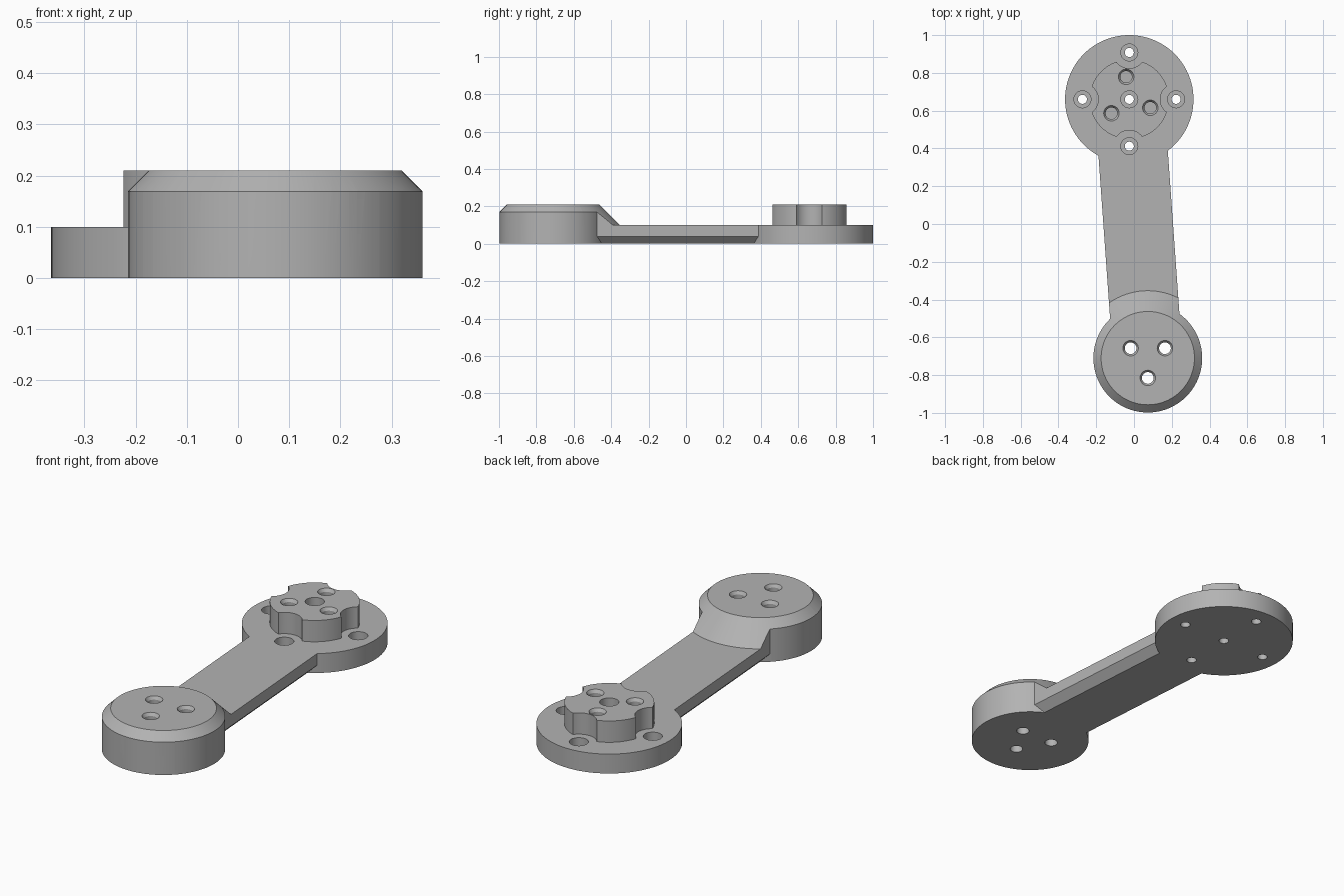
import bpy, bmesh, math
from mathutils import Vector

if "Cube" in bpy.data.objects:
    bpy.data.objects.remove(bpy.data.objects["Cube"], do_unlink=True)

grey = bpy.data.materials.new("plain grey")
grey.use_nodes = True
grey.diffuse_color = (0.45, 0.45, 0.45, 1)
grey.node_tree.nodes["Principled BSDF"].inputs["Base Color"].default_value = grey.diffuse_color

MOUNT = Vector((-0.025, 0.66))   # large disc axis
HUB = Vector((0.073, -0.71))     # small raised disc axis


def make_object(name, bm):
    bmesh.ops.recalc_face_normals(bm, faces=bm.faces)
    mesh = bpy.data.meshes.new(name)
    bm.to_mesh(mesh)
    bm.free()
    mesh.materials.append(grey)
    obj = bpy.data.objects.new(name, mesh)
    bpy.context.collection.objects.link(obj)
    return obj


def lathe(name, profile, centres, segments=96, ring=False):
    """Turn an (r, z) profile about each centre; ring closes the profile, otherwise ends are capped."""
    bm = bmesh.new()
    for c in centres:
        loops = []
        for r, z in profile:
            angles = [math.tau * i / segments for i in range(segments)]
            loops.append([bm.verts.new((c.x + r * math.cos(a), c.y + r * math.sin(a), z)) for a in angles])
        pairs = list(zip(loops, loops[1:]))
        if ring:
            pairs.append((loops[-1], loops[0]))
        else:
            bm.faces.new(loops[0])
            bm.faces.new(loops[-1])
        for lo, hi in pairs:
            for i in range(segments):
                j = (i + 1) % segments
                bm.faces.new((lo[i], lo[j], hi[j], hi[i]))
    return make_object(name, bm)


def combine(target, other, operation):
    mod = target.modifiers.new(operation.lower(), "BOOLEAN")
    mod.operation = operation
    mod.solver = "EXACT"
    mod.object = other
    bpy.context.view_layer.objects.active = target
    bpy.ops.object.modifier_apply(modifier=mod.name)
    bpy.data.objects.remove(other, do_unlink=True)


def around(centre, radius, count, start):
    return [centre + radius * Vector((math.cos(a), math.sin(a)))
            for a in (math.radians(start) + math.tau * i / count for i in range(count))]


# Arm: straight bar with its lower edges bevelled
along = (MOUNT - HUB).normalized()
side = Vector((along.y, -along.x))
section = [(-0.144, 0), (0.144, 0), (0.184, 0.04), (0.184, 0.19), (-0.184, 0.19), (-0.184, 0.04)]
bm = bmesh.new()
ends = []
for base in (HUB, MOUNT - along * 0.1):
    ends.append([bm.verts.new((*(base + side * s), z)) for s, z in section])
    bm.faces.new(ends[-1])
for i in range(len(section)):
    j = (i + 1) % len(section)
    bm.faces.new((ends[0][i], ends[0][j], ends[1][j], ends[1][i]))
body = make_object("link_arm", bm)

# Hub disc, then one turned cut that makes its chamfer, the ramp and the arm's flat top
combine(body, lathe("hub", [(0.288, 0), (0.288, 0.21)], [HUB]), "UNION")
relief = [(0.357, 0.1), (2.2, 0.1), (2.2, 0.3), (0.157, 0.3)]
combine(body, lathe("relief_cutter", relief, [HUB], ring=True), "DIFFERENCE")

# Mounting disc and its scalloped boss
screws = around(MOUNT, 0.248, 4, 0)
combine(body, lathe("mount", [(0.34, 0), (0.34, 0.1)], [MOUNT]), "UNION")
boss = lathe("boss", [(0.21, 0.05), (0.21, 0.21)], [MOUNT])
combine(boss, lathe("scallop_cutter", [(0.084, 0), (0.084, 0.3)], screws, 48), "DIFFERENCE")
combine(body, boss, "UNION")

# Counterbored screw holes, including the central one
bore = [(0.024, -0.1), (0.024, 0.04), (0.045, 0.04), (0.045, 0.3)]
combine(body, lathe("screw_cutter", bore, screws + [MOUNT], 32), "DIFFERENCE")

# Countersunk holes: blind in the boss, right through the hub
for centre, radius, start, floor in ((MOUNT, 0.12, 98, 0.1), (HUB, 0.105, 30, -0.1)):
    sink = [(0.031, floor), (0.031, 0.195), (0.041, 0.21), (0.041, 0.3)]
    combine(body, lathe("pin_cutter", sink, around(centre, radius, 3, start), 32), "DIFFERENCE")

bpy.ops.object.select_all(action="DESELECT")
body.select_set(True)
bpy.context.view_layer.objects.active = body
bpy.ops.object.shade_smooth_by_angle(angle=math.radians(30))
